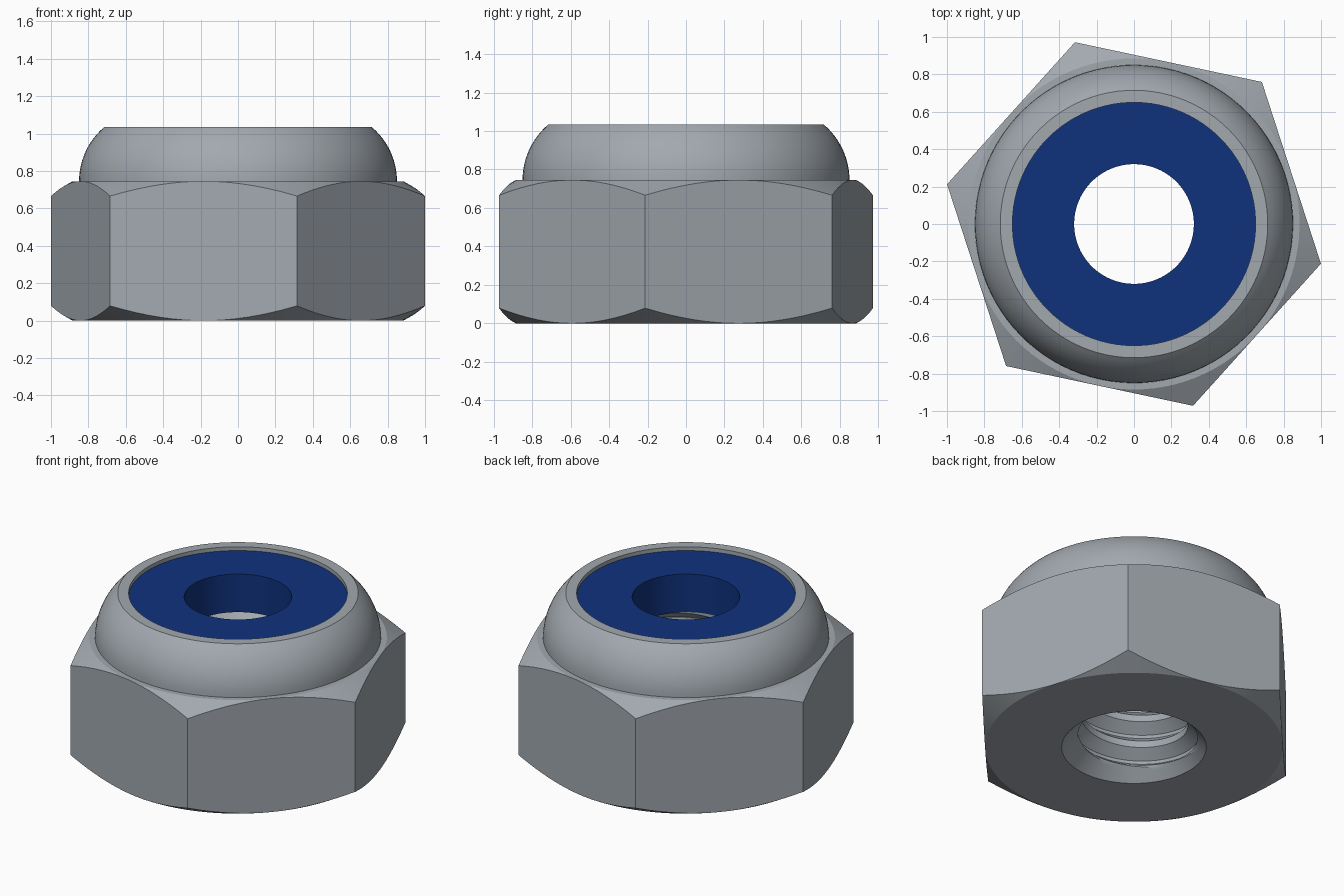
import bpy, bmesh, math

if "Cube" in bpy.data.objects:
    bpy.data.objects.remove(bpy.data.objects["Cube"])

N = 96                                   # segments around (multiple of 6)
APOTHEM, TURN = 0.885, math.radians(-12)
HEX_TOP, RIM_TOP, INSERT_TOP, INSERT_BOTTOM = 0.745, 1.035, 1.01, 0.76
SLOPE = math.tan(math.radians(30))       # chamfer slope
BORE, ROOT, PITCH, SINK = 0.32, 0.39, 0.177, 0.43


def material(name, color):
    m = bpy.data.materials.new(name)
    m.diffuse_color = (*color, 1)
    m.use_nodes = True
    m.node_tree.nodes["Principled BSDF"].inputs["Base Color"].default_value = m.diffuse_color
    return m


def skin(name, rows, mat, close=False, segs=N):
    """Bridge a list of rows; each row is a function angle -> (radius, z)."""
    bm = bmesh.new()
    grid = []
    for row in rows:
        ring = []
        for i in range(segs + 1):
            a = 2 * math.pi * i / segs
            r, z = row(a)
            ring.append(bm.verts.new((r * math.cos(a + TURN), r * math.sin(a + TURN), z)))
        grid.append(ring)
    pairs = list(zip(grid, grid[1:]))
    if close:
        pairs.append((grid[-1], grid[0]))
    for lo, hi in pairs:
        for i in range(segs):
            bm.faces.new((lo[i], lo[i + 1], hi[i + 1], hi[i]))
    bmesh.ops.remove_doubles(bm, verts=bm.verts, dist=1e-5)
    me = bpy.data.meshes.new(name)
    bm.to_mesh(me)
    bm.free()
    me.materials.append(mat)
    ob = bpy.data.objects.new(name, me)
    bpy.context.collection.objects.link(ob)
    bpy.ops.object.select_all(action='DESELECT')
    ob.select_set(True)
    bpy.context.view_layer.objects.active = ob
    bpy.ops.object.shade_smooth_by_angle(angle=math.radians(25))
    return ob


def circle(r, z):
    return lambda a: (r, z)


def hex_radius(a):
    return APOTHEM / math.cos(a % (math.pi / 3) - math.pi / 6)


def hex_low(a):
    r = hex_radius(a)
    return r, (r - APOTHEM) * SLOPE


def hex_high(a):
    r = hex_radius(a)
    return r, HEX_TOP - (r - APOTHEM) * SLOPE


steel = material("steel grey", (0.36, 0.395, 0.43))
blue = material("nylon blue", (0.0045, 0.032, 0.205))

# Nut body: chamfered hexagon, rounded collar and rim lip
R = 0.379
dome = [circle(0.85 - R + R * math.cos(t), HEX_TOP + R * math.sin(t))
        for t in [math.asin(0.29 / R) * k / 12 for k in range(13)]]
skin("nut_body",
     [circle(SINK, 0), circle(APOTHEM, 0), hex_low, hex_high, circle(APOTHEM, HEX_TOP)]
     + dome + [circle(0.65, RIM_TOP), circle(0.65, INSERT_BOTTOM)], steel)

# Nylon locking ring
skin("nylon_insert",
     [circle(BORE, INSERT_BOTTOM), circle(0.65, INSERT_BOTTOM),
      circle(0.65, INSERT_TOP), circle(BORE, INSERT_TOP)], blue, close=True)


# Threaded bore with a countersunk mouth
def bore_radius(a, z):
    f = (z / PITCH - a / (2 * math.pi)) % 1
    d = abs(f - 0.5) * 2                 # 0 at the crest, 1 at the root
    thread = BORE + (ROOT - BORE) * min(1, max(0, (d - 0.25) / 0.65))
    return max(thread, SINK - z)


def helix(k, steps):
    def row(a):
        z = PITCH * (k / steps + a / (2 * math.pi))
        z = min(INSERT_BOTTOM, max(0, z))
        return bore_radius(a, z), z
    return row


STEPS = 16
turns = math.ceil(INSERT_BOTTOM / PITCH)
# Run one extra turn below so the rows cover the full bore
threads = skin("threaded_bore",
               [helix(k, STEPS) for k in range(-STEPS, turns * STEPS + 1)], steel)
threads.data.flip_normals()
